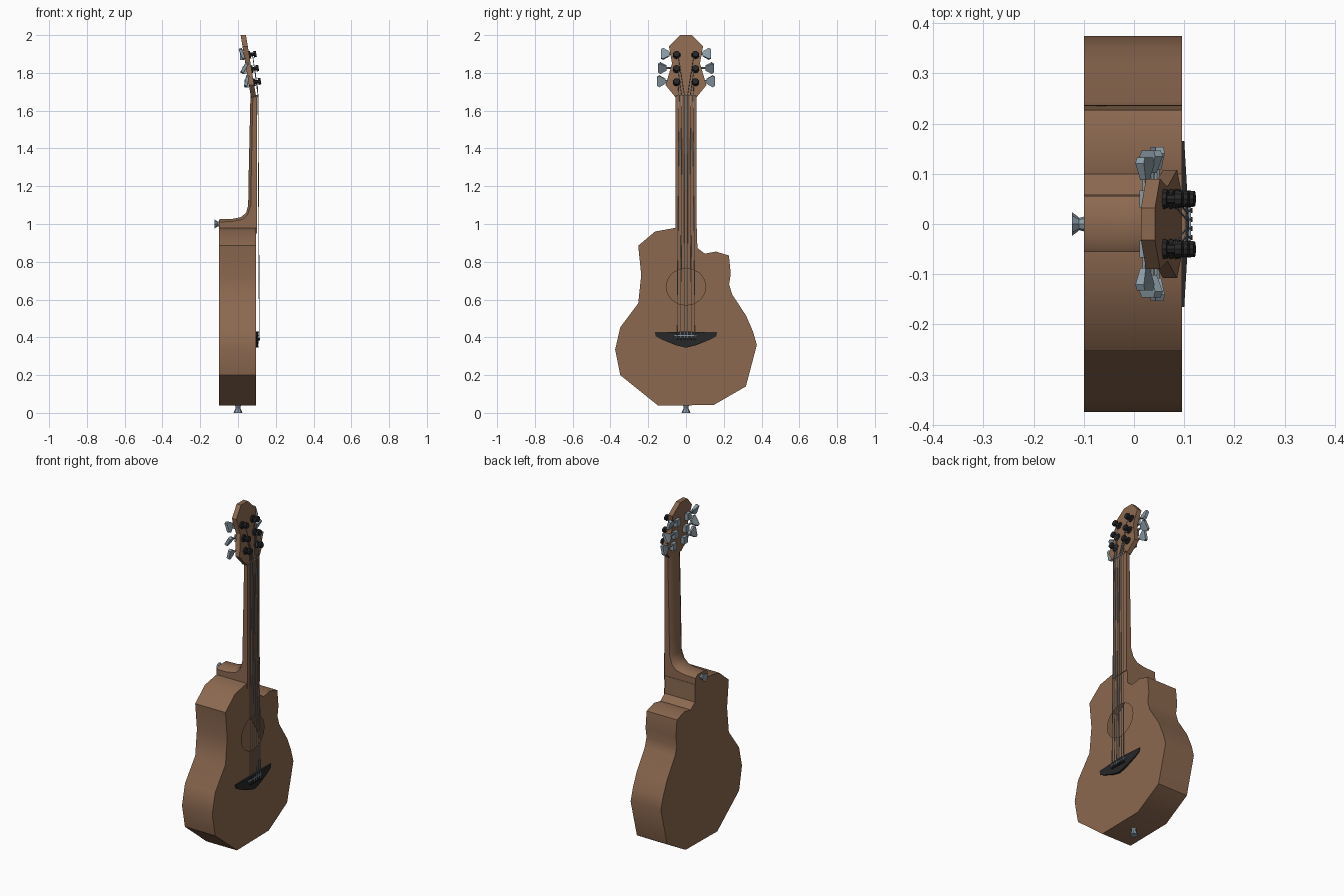
import bpy, bmesh, math
from mathutils import Vector, Matrix

if "Cube" in bpy.data.objects:
    bpy.data.objects.remove(bpy.data.objects["Cube"])


def material(name, rgb):
    m = bpy.data.materials.new(name)
    m.diffuse_color = (*rgb, 1)
    m.use_nodes = True
    m.node_tree.nodes["Principled BSDF"].inputs["Base Color"].default_value = m.diffuse_color
    return m


WOOD = material("brown wood", (0.26, 0.14, 0.08))
BLACK = material("black", (0.02, 0.02, 0.022))
METAL = material("grey metal", (0.26, 0.33, 0.38))


def finish(bm, name, mat, smooth=False):
    bmesh.ops.recalc_face_normals(bm, faces=bm.faces)
    me = bpy.data.meshes.new(name)
    bm.to_mesh(me)
    bm.free()
    me.materials.append(mat)
    ob = bpy.data.objects.new(name, me)
    bpy.context.collection.objects.link(ob)
    if smooth:
        bpy.ops.object.select_all(action='DESELECT')
        ob.select_set(True)
        bpy.context.view_layer.objects.active = ob
        bpy.ops.object.shade_smooth_by_angle(angle=math.radians(32))
    return ob


def rod(bm, a, b, r1, r2, n=8):
    """Cone or cylinder from point a to point b."""
    a, b = Vector(a), Vector(b)
    d = b - a
    rot = d.to_track_quat('Z', 'Y').to_matrix().to_4x4()
    bmesh.ops.create_cone(bm, cap_ends=True, segments=n, radius1=r1, radius2=r2,
                          depth=d.length, matrix=Matrix.Translation((a + b) / 2) @ rot)


def block(bm, centre, size):
    bmesh.ops.create_cube(bm, size=1, matrix=Matrix.Translation(centre) @ Matrix.Diagonal((*size, 1)))


def loft(bm, rings, cap=True):
    vs = [[bm.verts.new(p) for p in r] for r in rings]
    n = len(vs[0])
    for a, b in zip(vs, vs[1:]):
        for i in range(n):
            j = (i + 1) % n
            bm.faces.new((a[i], a[j], b[j], b[i]))
    if cap:
        bm.faces.new(vs[0])
        bm.faces.new(vs[-1])
    return vs


# Hollow body with cutaway and round sound hole
outline = [(-.055, .98), (-.164, .96), (-.253, .885), (-.237, .73), (-.253, .58),
           (-.348, .453), (-.375, .335), (-.348, .2), (-.147, .038), (.147, .042),
           (.317, .14), (.375, .36), (.355, .43), (.318, .515), (.245, .626),
           (.228, .68), (.237, .735), (.227, .833), (.158, .854), (.1, .843),
           (.06, .873), (.058, .975)]
bm = bmesh.new()
BACK, FRONT = -.1, .096
rings = loft(bm, [[(x, y, z) for y, z in outline] for x in (BACK, FRONT)], cap=False)
bm.faces.new(rings[0])
hole = [bm.verts.new((FRONT, .105 * math.cos(t * math.tau / 16), .668 + .098 * math.sin(t * math.tau / 16)))
        for t in range(16)]
edges = [bm.edges.new((hole[i], hole[(i + 1) % 16])) for i in range(16)]
edges += [bm.edges.get((rings[1][i], rings[1][(i + 1) % len(outline)])) for i in range(len(outline))]
bmesh.ops.triangle_fill(bm, use_beauty=True, use_dissolve=False, edges=edges, normal=(1, 0, 0))
finish(bm, "body", WOOD, True)

# Neck sweeping round into the heel: (front edge x, z) -> (back edge x, z)
stations = [((.1, 1.675), (.066, 1.69)), ((.1, 1.2), (.055, 1.2)), ((.1, 1.1), (.054, 1.1)),
            ((.1, .95), (.044, 1.062)), ((.06, .95), (.018, 1.037)),
            ((-.03, .95), (-.03, 1.027)), ((BACK, .95), (BACK, 1.025))]
rings = []
for f, b in stations:
    f, b = Vector((f[0], 0, f[1])), Vector((b[0], 0, b[1]))
    m = b + (f - b).normalized() * .014
    side = Vector((0, .056, 0))
    rings.append([f - side, m - side, b - side * .6, b + side * .6, m + side, f + side])
bm = bmesh.new()
loft(bm, rings)
finish(bm, "neck", WOOD, True)


# Headstock leaning back
def face_x(z):
    return .095 - .166 * (z - 1.68)


half = [(.055, 1.67), (.108, 1.735), (.074, 1.85), (.09, 1.94), (.032, 2.0)]
shape = half + [(-y, z) for y, z in reversed(half)]
bm = bmesh.new()
loft(bm, [[(face_x(z) - d, y, z) for y, z in shape] for d in (.028, 0)])
finish(bm, "headstock", WOOD)

# Tuning posts on the front, gears and keys at the back
lean = Vector((.986, 0, .164))
posts, keys = bmesh.new(), bmesh.new()
rows = [(1.75, .153, 12), (1.82, .147, 30), (1.895, .133, -20)]
for z, reach, turn in rows:
    for s in (-1, 1):
        p = Vector((face_x(z), s * .05, z))
        rod(posts, p, p + lean * .008, .021, .019, 10)
        rod(posts, p, p + lean * .03, .01, .01, 8)
        rod(posts, p + lean * .024, p + lean * .038, .018, .016, 10)
        q = p - lean * .038
        block(keys, q, (.022, .034, .04))
        q.z += .012
        rod(keys, q, (q.x, s * (reach - .035), q.z), .006, .006, 6)
        rot = Matrix.Rotation(math.radians(turn), 3, 'Y')
        rings = []
        for y, h, t in ((reach - .045, .012, .006), (reach - .012, .031, .009), (reach, .024, .008)):
            rings.append([Vector((q.x, s * y, q.z)) + rot @ Vector((a * t, 0, c * h))
                          for a, c in ((-1, -1), (1, -1), (1, 1), (-1, 1))])
        loft(keys, rings)
finish(posts, "tuning_posts", BLACK, True)
finish(keys, "tuning_keys", METAL)

# Bridge with a raised middle
shape = [(-.165, .428), (0, .43), (.165, .428), (.16, .405), (.13, .388), (.05, .357),
         (0, .345), (-.05, .357), (-.13, .388), (-.16, .405)]
bm = bmesh.new()
loft(bm, [[(FRONT - .002, y, z) for y, z in shape],
          [(.11 - .06 * abs(y), y, z) for y, z in shape]])
for i in range(6):
    y = -.045 + .018 * i
    rod(bm, (.1, y, .39), (.117, y, .39), .005, .006, 6)
finish(bm, "bridge", BLACK)

# Saddle
bm = bmesh.new()
block(bm, (.107, 0, .41), (.014, .12, .006))
finish(bm, "saddle", METAL)

# Six strings from the bridge over the nut to the posts
bm = bmesh.new()
for i in range(6):
    u = i - 2.5
    s = 1 if u > 0 else -1
    z = rows[int(3 - abs(u) - .5 + .01) if abs(u) < 2.5 else 0][0]
    z = {2.5: 1.75, 1.5: 1.82, .5: 1.895}[abs(u)]
    start, nut = (.113, u * .019, .39), (.106, u * .015, 1.68)
    end = Vector((face_x(z), s * .042, z)) + lean * .018
    rod(bm, start, nut, .002, .002, 5)
    rod(bm, nut, end, .002, .002, 5)
finish(bm, "strings", METAL)

# Nut
bm = bmesh.new()
block(bm, (.098, 0, 1.678), (.012, .1, .01))
finish(bm, "nut", WOOD)

# Strap buttons at the bottom and on the heel
bm = bmesh.new()
for base, d in (((0, 0, .04), Vector((0, 0, -1))), ((BACK, 0, 1.0), Vector((-1, 0, 0)))):
    base = Vector(base)
    size = .04 if d.z else .024
    rod(bm, base - d * .005, base + d * size * .45, .016, .012, 8)
    rod(bm, base + d * size * .4, base + d * size, .013, .024, 8)
finish(bm, "strap_buttons", METAL)
